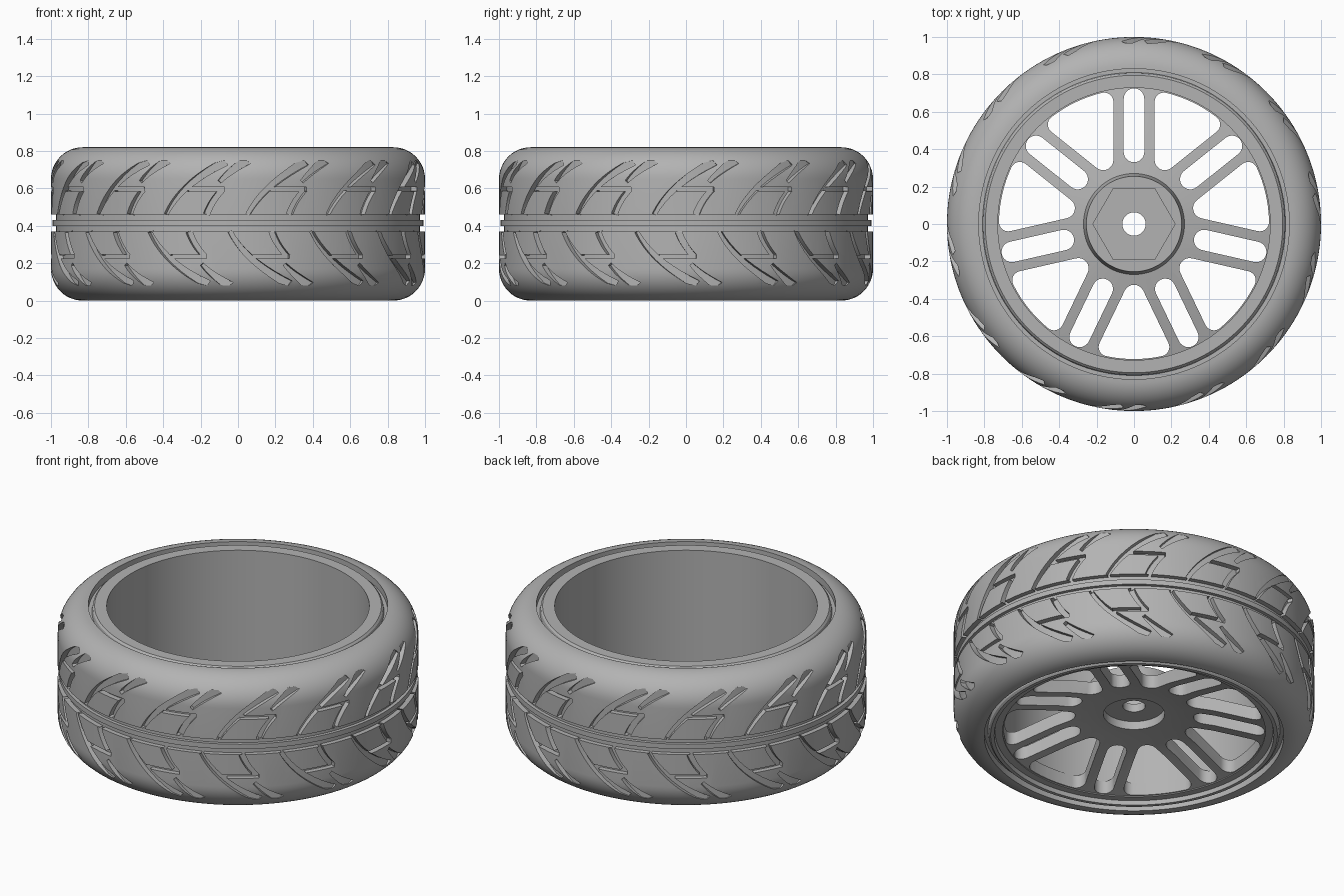
import bpy, bmesh
from math import sin, cos, pi, radians, asin, tau

if "Cube" in bpy.data.objects:
    bpy.data.objects.remove(bpy.data.objects["Cube"])

GREY = (0.45, 0.45, 0.45, 1)
mat = bpy.data.materials.new("plain grey")
mat.use_nodes = True
mat.diffuse_color = GREY
mat.node_tree.nodes["Principled BSDF"].inputs["Base Color"].default_value = GREY

H = 0.82          # wheel width
SPOKES = 7        # double spokes
REPEATS = 14      # tread pattern repeats


def make_object(name, bm):
    bmesh.ops.recalc_face_normals(bm, faces=bm.faces)
    mesh = bpy.data.meshes.new(name)
    bm.to_mesh(mesh)
    bm.free()
    mesh.materials.append(mat)
    obj = bpy.data.objects.new(name, mesh)
    bpy.context.collection.objects.link(obj)
    return obj


def lathe(name, profile, segments=160):
    """Closed (radius, z) profile spun around the axle."""
    bm = bmesh.new()
    rings = [[bm.verts.new((r * cos(tau * i / segments), r * sin(tau * i / segments), z))
              for r, z in profile] for i in range(segments)]
    n = len(profile)
    for i in range(segments):
        a, b = rings[i], rings[(i + 1) % segments]
        for k in range(n):
            m = (k + 1) % n
            bm.faces.new((a[k], b[k], b[m], a[m]))
    return make_object(name, bm)


def prism(bm, outline, turn, z0, z1):
    """Upright prism from an outline turned around the axle."""
    c, s = cos(turn), sin(turn)
    low, high = ([bm.verts.new((x * c - y * s, x * s + y * c, z)) for x, y in outline]
                 for z in (z0, z1))
    bm.faces.new(low)
    bm.faces.new(high)
    for i in range(len(outline)):
        j = (i + 1) % len(outline)
        bm.faces.new((low[i], low[j], high[j], high[i]))


def arc(cx, cy, r, a0, a1, steps=8):
    return [(cx + r * cos(a0 + (a1 - a0) * i / steps), cy + r * sin(a0 + (a1 - a0) * i / steps))
            for i in range(steps + 1)]


def cut(target, bm, self_overlap=False):
    cutter = make_object("cutter", bm)
    cutter.hide_render = True
    mod = target.modifiers.new("cut", "BOOLEAN")
    mod.operation, mod.solver, mod.object = "DIFFERENCE", "EXACT", cutter
    mod.use_self = self_overlap
    bpy.context.view_layer.objects.active = target
    bpy.ops.object.modifier_apply(modifier=mod.name)
    bpy.data.objects.remove(cutter)


def smooth(obj):
    bpy.ops.object.select_all(action="DESELECT")
    obj.select_set(True)
    bpy.context.view_layer.objects.active = obj
    bpy.ops.object.shade_smooth_by_angle(angle=radians(30))


# Tyre: rounded shoulders and a double groove with a rib round the middle
R = 0.17
MID = 0.415
shoulder = arc(1 - R, H - R, R, pi / 2, 0, 12)
upper = [(0.83, H - 0.05), (0.83, H)] + shoulder[1:]
upper += [(1, MID + 0.045), (0.972, MID + 0.045), (0.972, MID + 0.015), (0.992, MID + 0.015)]
tyre = lathe("tyre", upper + [(r, 2 * MID - z if z < 0.5 else H - z) for r, z in reversed(upper)])

FLOOR = 0.9685    # radius of the tread groove bottoms


def groove(bm, start, bend, end, w0, w1, side, turn, steps=9):
    """Curved tapering groove; points are (degrees, height above the middle)."""
    rows = []
    for i in range(steps + 1):
        t = i / steps
        weights = ((1 - t) ** 2, 2 * t * (1 - t), t * t)
        a, z = (sum(w * p[k] for w, p in zip(weights, (start, bend, end))) for k in (0, 1))
        da, dz = (2 * (1 - t) * (bend[k] - start[k]) + 2 * t * (end[k] - bend[k]) for k in (0, 1))
        a, da = radians(a), radians(da)
        length = (da * da + dz * dz) ** 0.5
        w = (w0 + (w1 - w0) * t) / 2
        row = []
        for sign, rad in ((1, FLOOR), (-1, FLOOR), (-1, 1.04), (1, 1.04)):
            ang = a - sign * w * dz / length + turn
            height = MID + side * min(z + sign * w * da / length, 0.335)
            row.append(bm.verts.new((rad * cos(ang), rad * sin(ang), height)))
        rows.append(row)
    for p, q in zip(rows, rows[1:]):
        for k in range(4):
            m = (k + 1) % 4
            bm.faces.new((p[k], q[k], q[m], p[m]))
    bm.faces.new(rows[0])
    bm.faces.new(rows[-1])


# Tread: long sweeping grooves, short diagonals, cross links, shoulder slashes
PATTERN = (
    ((0, 0.045), (5, 0.21), (19, 0.33), 0.022, 0.045),
    ((13, 0.045), (14.5, 0.12), (18, 0.18), 0.035, 0.03),
    ((7, 0.18), (13, 0.18), (18.5, 0.18), 0.022, 0.022),
    ((17, 0.22), (20, 0.28), (26, 0.34), 0.02, 0.05),
    ((11.5, 0.23), (15, 0.21), (17.5, 0.2), 0.012, 0.012),
)
bm = bmesh.new()
for side, shift in ((1, 0), (-1, -5.5)):
    for i in range(REPEATS):
        turn = -pi / 2 + radians(shift + 3) + tau * i / REPEATS
        for shape in PATTERN[:4]:
            groove(bm, *shape, side, turn)
cut(tyre, bm, True)
smooth(tyre)

# Rim barrel: deep cylinder with a stepped lip at both ends
rim = lathe("rim_barrel", [
    (0.728, H - 0.005), (0.795, H - 0.005), (0.805, H - 0.015), (0.81, H - 0.04), (0.845, H - 0.04),
    (0.845, 0.04), (0.81, 0.04), (0.805, 0.015), (0.795, 0.005), (0.775, 0.005),
    (0.77, 0.03), (0.728, 0.03)])
smooth(rim)

# Dished wheel face with hub boss, axle hole and round outer recess
face = lathe("spoked_face", [
    (0.062, 0.19), (0.17, 0.19), (0.17, 0.14), (0.25, 0.138), (0.45, 0.105), (0.745, 0.032),
    (0.745, 0.11), (0.45, 0.185), (0.27, 0.215), (0.255, 0.30), (0.062, 0.30)])

# Slots inside each double spoke, and rounded windows between spokes
half = pi / SPOKES
edge, fillet, corner, reach = 0.11, 0.055, 0.05, 0.722
slot = arc(0.67, 0, 0.055, -pi / 2, pi / 2, 12) + arc(0.385, 0, 0.055, pi / 2, 3 * pi / 2, 12)
inner = (edge + fillet) / sin(half)
lean = half - asin((edge + corner) / (reach - corner))
cx, cy = (reach - corner) * cos(lean), (reach - corner) * sin(lean)
normal = half + pi / 2
window = (arc(cx, -cy, corner, -normal, -lean) + arc(0, 0, reach, -lean, lean)[1:-1]
          + arc(cx, cy, corner, lean, normal) + arc(inner, 0, fillet, normal, tau - normal))
bm = bmesh.new()
for i in range(SPOKES):
    turn = pi / 2 + 2 * half * i
    prism(bm, slot, turn, -0.1, 0.5)
    prism(bm, window, turn + half, -0.1, 0.5)
# Hexagonal drive socket on the inner side of the hub
prism(bm, arc(0, 0, 0.22, 0, tau, 6)[:-1], 0, 0.24, 0.5)
cut(face, bm)
smooth(face)
